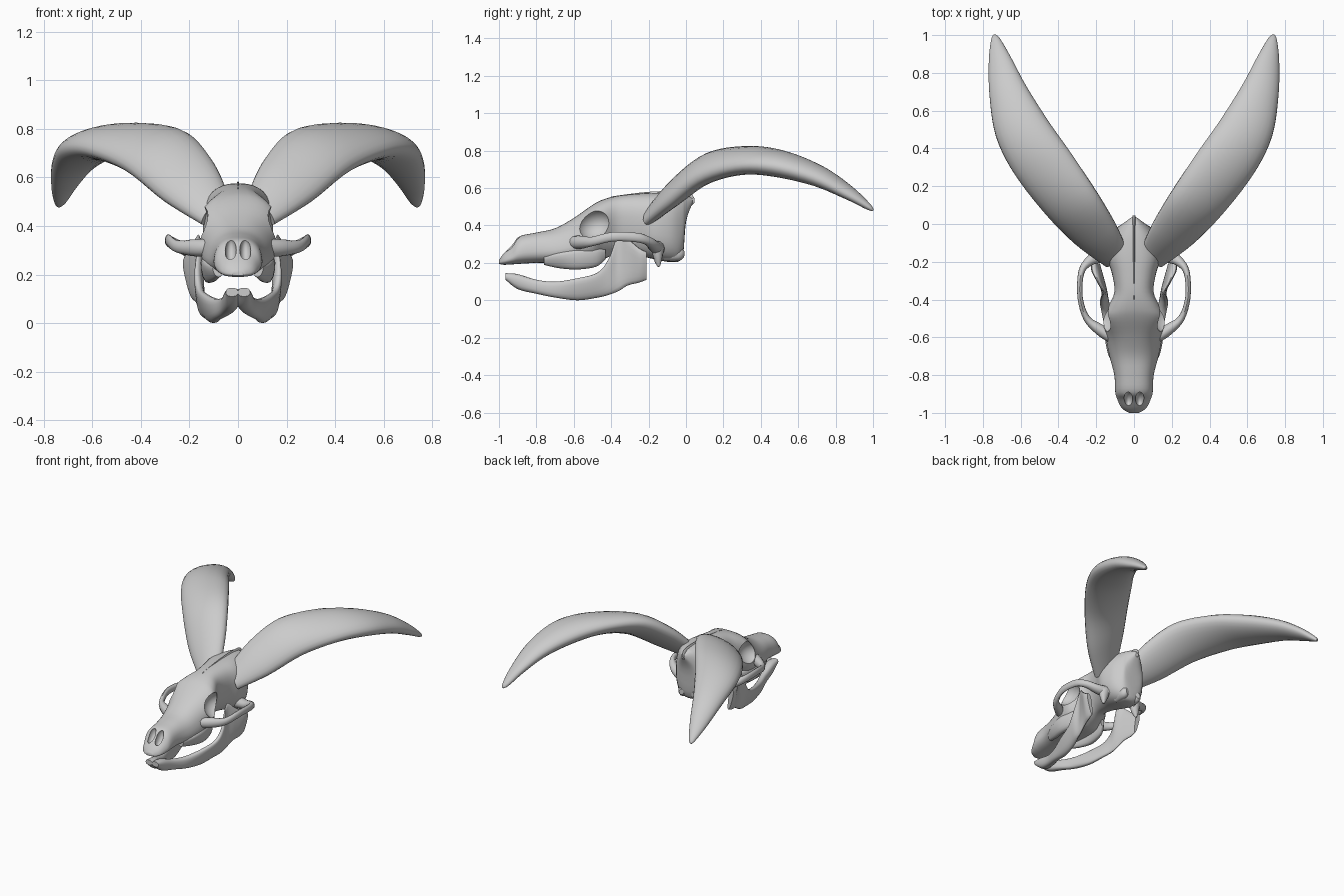
import bpy, bmesh, math
from mathutils import Vector

cube = bpy.data.objects.get("Cube")
if cube:
    bpy.data.objects.remove(cube, do_unlink=True)

bone = bpy.data.materials.new("bone_grey")
bone.use_nodes = True
COLOUR = (0.6, 0.6, 0.6, 1)
bone.diffuse_color = COLOUR
bone.node_tree.nodes["Principled BSDF"].inputs["Base Color"].default_value = COLOUR
bone.node_tree.nodes["Principled BSDF"].inputs["Roughness"].default_value = 0.6

SIDES = (("left", 1), ("right", -1))
UP = Vector((0, 0, 1))


def resample(rows, n):
    """Catmull-Rom interpolation of rows of numbers."""
    out, last = [], len(rows) - 1
    for i in range(last):
        p = [rows[max(0, min(last, i + k))] for k in (-1, 0, 1, 2)]
        for j in range(n):
            t = j / n
            out.append([b + t * (c - a) / 2 + t * t * (a - 2.5 * b + 2 * c - d / 2)
                        + t ** 3 * (1.5 * (b - c) + (d - a) / 2)
                        for a, b, c, d in zip(*p)])
    return out + [list(rows[-1])]


def loft(name, rings, side=1):
    """Skin closed rings into a capped solid, mirrored when side is -1."""
    bm = bmesh.new()
    loops = [[bm.verts.new((v[0] * side, v[1], v[2])) for v in r] for r in rings]
    k = len(loops[0])
    for a, b in zip(loops, loops[1:]):
        for i in range(k):
            bm.faces.new((a[i], a[(i + 1) % k], b[(i + 1) % k], b[i]))
    bm.faces.new(loops[0])
    bm.faces.new(loops[-1])
    bmesh.ops.recalc_face_normals(bm, faces=bm.faces)
    me = bpy.data.meshes.new(name)
    bm.to_mesh(me)
    bm.free()
    me.materials.append(bone)
    ob = bpy.data.objects.new(name, me)
    bpy.context.collection.objects.link(ob)
    return ob


def smooth(ob, angle=45):
    bpy.ops.object.select_all(action='DESELECT')
    ob.select_set(True)
    bpy.context.view_layer.objects.active = ob
    bpy.ops.object.shade_smooth_by_angle(angle=math.radians(angle))


def unit(k, power):
    """Superellipse outline of k points."""
    bend = lambda v: math.copysign(abs(v) ** power, v)
    turns = [2 * math.pi * i / k for i in range(k)]
    return [(bend(math.cos(a)), bend(math.sin(a))) for a in turns]


def slab(name, rows, side=1, k=28, power=0.8, n=4):
    """Rows: y, bottom x, top x, bottom z, top z, bottom and top half width."""
    rings = []
    for y, xb, xt, zb, zt, wb, wt in resample(rows, n):
        ring = []
        for c, s in unit(k, power):
            f = (s + 1) / 2
            ring.append((xb + (xt - xb) * f + c * (wb + (wt - wb) * f), y, zb + (zt - zb) * f))
        rings.append(ring)
    return loft(name, rings, side)


def sweep(name, rows, side=1, k=12, n=4):
    """Rows: x, y, z, half width, half height."""
    rows = resample(rows, n)
    rings = []
    for i, (x, y, z, w, h) in enumerate(rows):
        ahead, back = rows[min(i + 1, len(rows) - 1)], rows[max(i - 1, 0)]
        tangent = Vector(ahead[:3]) - Vector(back[:3])
        across = tangent.cross(UP).normalized()
        lift = across.cross(tangent).normalized()
        rings.append([Vector((x, y, z)) + across * w * c + lift * h * s for c, s in unit(k, 1)])
    return loft(name, rings, side)


def cutter(name, centre, radii, tilt=0):
    bpy.ops.mesh.primitive_uv_sphere_add(segments=24, ring_count=14, location=centre,
                                         rotation=(tilt, 0, 0))
    ob = bpy.context.object
    ob.name, ob.scale = name, radii
    ob.data.materials.append(bone)
    ob.hide_render = True
    ob.hide_set(True)
    return ob


# Cranium and muzzle
cranium = slab("cranium", [
    (-1.0, 0, 0, .195, .215, .03, .02), (-.975, 0, 0, .19, .25, .075, .05),
    (-.93, 0, 0, .192, .295, .1, .07), (-.89, 0, 0, .195, .342, .11, .085),
    (-.8, 0, 0, .2, .362, .115, .09), (-.7, 0, 0, .2, .385, .15, .1),
    (-.6, 0, 0, .2, .44, .17, .12), (-.5, 0, 0, .2, .51, .15, .18),
    (-.44, 0, 0, .22, .54, .11, .16), (-.36, 0, 0, .25, .56, .08, .12),
    (-.26, 0, 0, .24, .57, .1, .13), (-.17, 0, 0, .22, .575, .14, .15),
    (-.08, 0, 0, .205, .575, .13, .13), (-.02, 0, 0, .23, .57, .09, .09),
    (0, 0, 0, .42, .565, .07, .05), (.035, 0, 0, .52, .545, .015, .012)], k=36)

# Eye sockets and nostrils
for word, s in SIDES:
    for part, centre, radii, tilt in (
            ("eye_socket", (s * .19, -.485, .405), (.1, .1, .085), .3),
            ("nostril", (s * .03, -.925, .3), (.023, .035, .055), -.5)):
        cut = cranium.modifiers.new(part, 'BOOLEAN')
        cut.object = cutter(f"{word}_{part}_cutter", centre, radii, tilt)
        cut.operation, cut.solver = 'DIFFERENCE', 'EXACT'
bpy.context.view_layer.update()
bpy.context.view_layer.objects.active = cranium
cranium.select_set(True)
for m in list(cranium.modifiers):
    bpy.ops.object.modifier_apply(modifier=m.name)
for ob in [o for o in bpy.data.objects if o.name.endswith("_cutter")]:
    bpy.data.objects.remove(ob, do_unlink=True)
smooth(cranium)

# Thin crest along the crown
smooth(slab("crown_crest", [
    (-.4, 0, 0, .5, .555, .015, .004), (-.2, 0, 0, .5, .58, .02, .005),
    (0, 0, 0, .5, .582, .02, .005), (.045, 0, 0, .52, .545, .008, .004)], k=12))

HORN = [  # inner edge, outer edge, half thickness
    (.04, -.13, .53, .15, -.22, .41, .04), (.1, 0, .66, .31, -.1, .51, .06),
    (.2, .17, .77, .47, .06, .64, .07), (.33, .37, .785, .63, .26, .71, .07),
    (.45, .54, .75, .73, .46, .71, .07), (.57, .73, .68, .765, .68, .65, .055),
    (.65, .88, .59, .768, .86, .56, .035), (.705, .975, .505, .757, .97, .5, .018),
    (.73, 1, .48, .745, 1, .48, .005)]


def horn(name, side):
    rows = resample(HORN, 5)
    mids = [(Vector(r[:3]) + Vector(r[3:6])) / 2 for r in rows]
    rings = []
    for i, r in enumerate(rows):
        half = (Vector(r[3:6]) - Vector(r[:3])) / 2
        tangent = mids[min(i + 1, len(mids) - 1)] - mids[max(i - 1, 0)]
        lift = half.cross(tangent).normalized() * r[6]
        rings.append([mids[i] + half * c + lift * s for c, s in unit(24, 1)])
    return loft(name, rings, side)


for word, s in SIDES:
    smooth(horn(f"{word}_horn", s))

    # Cheek arch, flaring out behind the eye socket
    smooth(sweep(f"{word}_cheek_arch", [
        (.12, -.6, .31, .03, .035), (.18, -.56, .31, .03, .035), (.25, -.5, .315, .018, .025),
        (.285, -.39, .34, .014, .025), (.28, -.26, .335, .016, .025),
        (.24, -.2, .315, .025, .025), (.18, -.17, .29, .035, .03), (.1, -.15, .28, .04, .04)], s))

    # Upper tooth row
    smooth(slab(f"{word}_upper_teeth", [
        (-.76, .08, .08, .19, .24, .015, .03), (-.68, .1, .11, .172, .26, .02, .04),
        (-.58, .12, .12, .165, .28, .025, .04), (-.48, .11, .11, .18, .28, .02, .03),
        (-.43, .09, .09, .22, .27, .01, .015)], s, k=16))

    # Lower jaw with its upright rear branch
    smooth(slab(f"{word}_lower_jaw", [
        (-.965, .025, .025, .11, .145, .025, .025), (-.9, .025, .025, .06, .14, .032, .036),
        (-.8, .045, .05, .035, .11, .03, .025), (-.7, .08, .085, .015, .1, .025, .025),
        (-.58, .1, .13, 0, .118, .025, .025), (-.47, .125, .16, .015, .15, .022, .02),
        (-.41, .145, .17, .03, .23, .022, .016), (-.36, .155, .16, .05, .36, .02, .01),
        (-.31, .165, .185, .08, .33, .02, .014), (-.25, .18, .21, .095, .28, .018, .025),
        (-.21, .185, .215, .11, .26, .01, .02)], s, k=20, n=5))

    # Bony spur below the ear and rear neck joint
    smooth(sweep(f"{word}_ear_spur", [
        (.13, -.15, .28, .035, .04), (.135, -.15, .22, .022, .025), (.14, -.145, .18, .006, .006)], s))
    smooth(sweep(f"{word}_neck_joint", [
        (.05, -.12, .25, .03, .04), (.05, -.04, .25, .032, .04), (.045, -.012, .25, .015, .02)], s))
